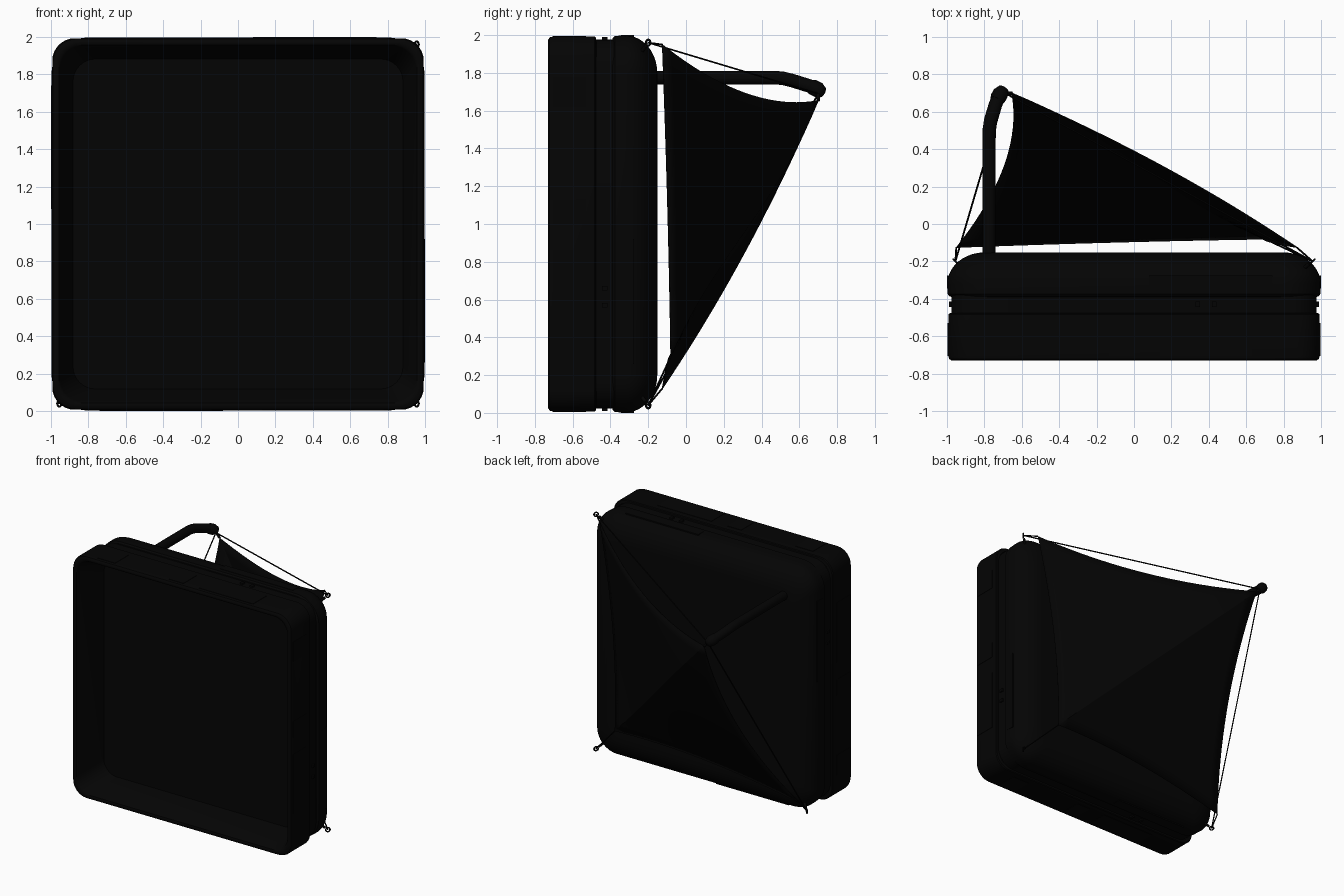
import bpy, bmesh, math
from mathutils import Vector

if "Cube" in bpy.data.objects:
    bpy.data.objects.remove(bpy.data.objects["Cube"])


def material(name, v):
    m = bpy.data.materials.new(name)
    m.diffuse_color = (v, v, v, 1)
    m.use_nodes = True
    m.node_tree.nodes["Principled BSDF"].inputs["Base Color"].default_value = m.diffuse_color
    return m


SHELL = material("black shell", 0.0012)
CLOTH = material("black cloth", 0.001)


def finish(name, bm, mat, angle=35):
    bmesh.ops.recalc_face_normals(bm, faces=bm.faces)
    me = bpy.data.meshes.new(name)
    bm.to_mesh(me)
    bm.free()
    me.materials.append(mat)
    ob = bpy.data.objects.new(name, me)
    bpy.context.collection.objects.link(ob)
    bpy.ops.object.select_all(action='DESELECT')
    ob.select_set(True)
    bpy.context.view_layer.objects.active = ob
    bpy.ops.object.shade_smooth_by_angle(angle=math.radians(angle))
    return ob


def section(bm, y, half, r, n=8):
    """Rounded square loop in the XZ plane."""
    loop = []
    for k, (sx, sz) in enumerate([(1, 1), (-1, 1), (-1, -1), (1, -1)]):
        for i in range(n + 1):
            a = math.pi / 2 * (k + i / n)
            loop.append(bm.verts.new((sx * (half - r) + r * math.cos(a), y,
                                      1 + sz * (half - r) + r * math.sin(a))))
    return loop


def loft(name, sections, caps=(True, True)):
    bm = bmesh.new()
    loops = [section(bm, *s) for s in sections]
    for a, b in zip(loops, loops[1:]):
        for i in range(len(a)):
            j = (i + 1) % len(a)
            bm.faces.new((a[i], a[j], b[j], b[i]))
    for loop, cap in zip((loops[0], loops[-1]), caps):
        if cap:
            bm.faces.new(loop)
    return finish(name, bm, SHELL)


def tube(name, pts, radius, mat, sides=12):
    """Round bar along a path; radius may be one value or one per point."""
    radii = radius if isinstance(radius, list) else [radius] * len(pts)
    bm = bmesh.new()
    pts = [Vector(p) for p in pts]
    rings = []
    for i, p in enumerate(pts):
        d = (pts[min(i + 1, len(pts) - 1)] - pts[max(i - 1, 0)]).normalized()
        u = d.cross(Vector((0.1, 0.2, 1))).normalized()
        w = d.cross(u)
        rings.append([bm.verts.new(p + radii[i] * (u * math.cos(t) + w * math.sin(t)))
                      for t in (2 * math.pi * k / sides for k in range(sides))])
    for a, b in zip(rings, rings[1:]):
        for k in range(sides):
            bm.faces.new((a[k], a[(k + 1) % sides], b[(k + 1) % sides], b[k]))
    bm.faces.new(rings[0])
    bm.faces.new(rings[-1])
    return finish(name, bm, mat, 50)


def side_plates(name, y0, y1, x0, x1, top, thick=0.02):
    """Same plate on all four sides, turned in quarter steps about the Y axis."""
    for k in range(4):
        bm = bmesh.new()
        bmesh.ops.create_cube(bm, size=1)
        c, s = [(1, 0), (0, -1), (-1, 0), (0, 1)][k]
        for v in bm.verts:
            x = (x0 + x1) / 2 + v.co.x * (x1 - x0)
            y = (y0 + y1) / 2 + v.co.y * (y1 - y0)
            z = top - thick / 2 + v.co.z * thick
            v.co = (c * x - s * z, y, 1 + s * x + c * z)
        finish(f"{name}_{k + 1}", bm, SHELL)


# Front tray: flat recessed floor, sloping walls, rim and outer wall
loft("front_tray", [(-0.478, 0.882, 0.12), (-0.715, 0.95, 0.12), (-0.726, 0.957, 0.12),
                    (-0.73, 0.967, 0.12), (-0.73, 0.975, 0.12), (-0.722, 0.988, 0.12),
                    (-0.705, 0.993, 0.12), (-0.485, 0.993, 0.12), (-0.478, 0.988, 0.12),
                    (-0.475, 0.97, 0.12)], (True, False))

# Shallow collar between the two halves
loft("collar", [(-0.476, 0.977, 0.15), (-0.38, 0.977, 0.15)], (False, False))

# Domed rear shell
rear = [(-0.39, 0.97, 0.2), (-0.388, 0.985, 0.2), (-0.375, 0.996, 0.2)]
for i in range(11):
    a = math.pi / 2 * i / 10
    rear.append((-0.32 + 0.168 * math.sin(a), 0.80 + 0.198 * math.cos(a),
                 0.2 - 0.08 * i / 10))
loft("rear_shell", rear, (False, True))

# Long rails on the rear shell, panels on the tray, studs in the groove
side_plates("side_rail", -0.345, -0.275, 0.08, 0.74, 1.0)
for n, (a, b) in enumerate([(-0.78, -0.62), (-0.13, 0.0), (0.14, 0.63)]):
    side_plates(f"tray_panel_{n + 1}", -0.705, -0.53, a, b, 0.996, 0.008)
for n, x in enumerate((0.34, 0.43)):
    side_plates(f"groove_stud_{n + 1}", -0.445, -0.415, x - 0.012, x + 0.012, 0.99)

# Pole with a bent end and a rounded head
tube("pole", [(-0.775, -0.16, 1.775), (-0.775, 0.46, 1.775), (-0.773, 0.51, 1.772),
              (-0.765, 0.56, 1.76), (-0.74, 0.64, 1.735), (-0.722, 0.685, 1.72)],
     0.036, SHELL, 16)
tube("pole_head", [(-0.735, 0.66, 1.73), (-0.728, 0.672, 1.724), (-0.712, 0.70, 1.71),
                   (-0.698, 0.722, 1.698), (-0.695, 0.728, 1.695)],
     [0.036, 0.042, 0.042, 0.03, 0.015], SHELL, 16)

# Four-cornered sail stretched between curved edges, with a ridge from A to D
A, B = Vector((-0.655, 0.70, 1.655)), Vector((0.87, -0.125, 1.95))
C, D = Vector((-0.95, -0.125, 0.13)), Vector((0.70, -0.08, 0.30))


def edge(p, mid, q):
    ctrl = 2 * Vector(mid) - (p + q) / 2
    return lambda t: p * (1 - t) ** 2 + ctrl * 2 * t * (1 - t) + q * t * t


AB = edge(A, (0.15, 0.31, 1.695), B)
AC = edge(A, (-0.695, 0.31, 0.85), C)
BD = edge(B, (0.73, -0.097, 1.10), D)
CD = edge(C, (-0.10, -0.097, 0.27), D)
bm = bmesh.new()
N = 20
grid = []
for i in range(N + 1):
    u = i / N
    row = []
    for j in range(N + 1):
        v = j / N
        p = (AB(u) * (1 - v) + CD(u) * v + AC(v) * (1 - u) + BD(v) * u
             - (A * (1 - u) * (1 - v) + B * u * (1 - v) + C * (1 - u) * v + D * u * v))
        p.y += 0.18 * 4 * min(u, v) * (1 - max(u, v))
        row.append(bm.verts.new(p))
    grid.append(row)
for i in range(N):
    for j in range(N):
        a, b = grid[i][j], grid[i + 1][j]
        c, d = grid[i + 1][j + 1], grid[i][j + 1]
        bm.faces.new((a, b, c))
        bm.faces.new((a, c, d))
sail = finish("sail", bm, CLOTH, 25)
mod = sail.modifiers.new("thickness", 'SOLIDIFY')
mod.thickness = 0.006
mod.offset = 0

# Corner eyelets and the ropes holding the sail
tip = Vector((-0.69, 0.70, 1.69))
for name, sx, z, corner in [("upper_right", 1, 1.96, B), ("lower_left", -1, 0.04, C),
                            ("lower_right", 1, 0.04, D)]:
    p = Vector((sx * 0.955, -0.2, z))
    bpy.ops.mesh.primitive_torus_add(major_segments=16, minor_segments=6, location=p,
                                     major_radius=0.016, minor_radius=0.006,
                                     rotation=(math.pi / 2, 0, math.radians(45 * sx)))
    eye = bpy.context.object
    eye.name = f"eyelet_{name}"
    eye.data.materials.append(SHELL)
    bpy.ops.object.shade_smooth()
    base = Vector((sx * 0.89, -0.25, 1 + (z - 1) * 0.93))
    tube(f"eyelet_stem_{name}", [base, p.lerp(base, 0.25)], 0.01, SHELL, 8)
    tube(f"corner_rope_{name}", [p, corner], 0.005, CLOTH, 6)
    if corner is not D:
        tube(f"long_rope_{name}", [p, tip], 0.005, CLOTH, 6)
tube("tip_tie", [tip, A], 0.01, CLOTH, 8)
